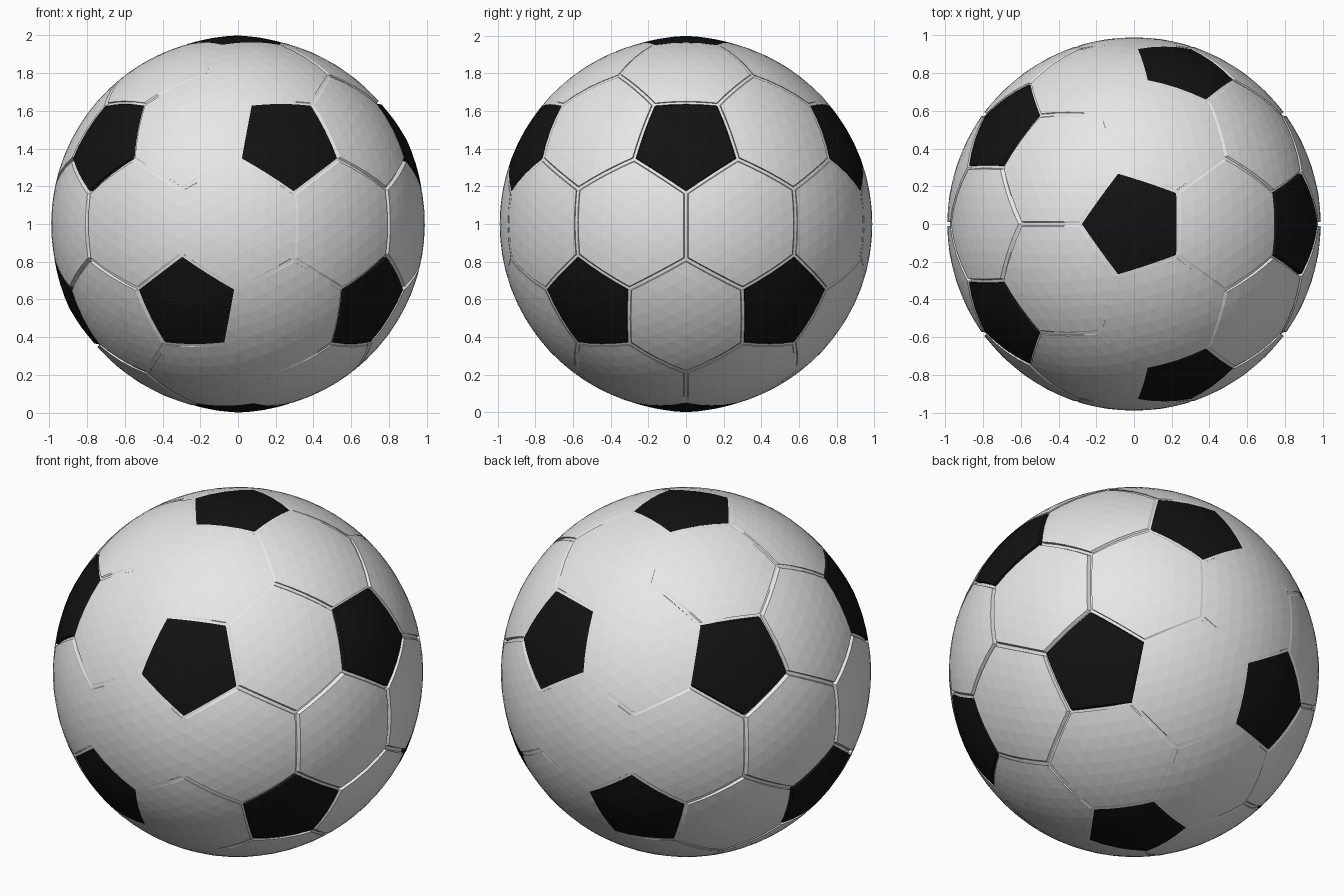
import bpy, bmesh, math
from mathutils import Vector
from itertools import combinations

if "Cube" in bpy.data.objects:
    bpy.data.objects.remove(bpy.data.objects["Cube"])

N = 4                # facet rings per panel
SQUASH = 0.976       # seam floor is pressed in along x only
CORNER = math.radians(16.9)


def material(name, c):
    m = bpy.data.materials.new(name)
    m.diffuse_color = (c, c, c, 1)
    m.use_nodes = True
    m.node_tree.nodes["Principled BSDF"].inputs["Base Color"].default_value = m.diffuse_color
    return m


white = material("white", 0.8)
black = material("black", 0.006)

# icosahedron directions: poles plus two rings
h = 1 / math.sqrt(5)
dirs = [Vector((0, 0, 1)), Vector((0, 0, -1))]
for k in range(5):
    for z, off in ((h, 0), (-h, 36)):
        a = math.radians(72 * k + off)
        dirs.append(Vector((2 * h * math.cos(a), 2 * h * math.sin(a), z)))

near = lambda i, j: dirs[i].dot(dirs[j]) > 0.4
edges = [e for e in combinations(range(12), 2) if near(*e)]
tris = [t for t in combinations(range(12), 3)
        if all(near(i, j) for i, j in combinations(t, 2))]
joint = {t: sum((dirs[i] for i in t), Vector()).normalized() for t in tris}


def corner(i, t):
    """Pentagon corner lying from direction i toward seam joint t."""
    d = dirs[i]
    side = (joint[t] - d * joint[t].dot(d)).normalized()
    return d * math.cos(CORNER) + side * math.sin(CORNER)


def add_face(bm, pts):
    f = bm.faces.new([bm.verts.new(p) for p in pts])
    f.normal_update()
    return f


def outward(pts, ref):
    n = (pts[1] - pts[0]).cross(pts[2] - pts[0])
    return pts if n.dot(ref) > 0 else pts[::-1]


def build_panel(bm, seam, corners, centre, r_mid, r_rim):
    def squashed(p, r):
        q = p.normalized() * r
        return Vector((q.x * SQUASH, q.y, q.z))

    inset = lambda p, s: centre + (p - centre) * s
    for a, b in zip(corners, corners[1:] + corners[:1]):
        # domed facets
        def pt(k, j):
            if k == 0:
                return centre * r_mid
            p = inset(a.lerp(b, j / k), 0.958 * k / N)
            return p.normalized() * (r_mid + (r_rim - r_mid) * k / N)
        for k in range(N):
            for j in range(k + 1):
                add_face(bm, outward([pt(k, j), pt(k + 1, j), pt(k + 1, j + 1)], centre))
                if j < k:
                    add_face(bm, outward([pt(k, j), pt(k + 1, j + 1), pt(k, j + 1)], centre))
        # rim wall and seam floor
        for j in range(N):
            p, q = a.lerp(b, j / N), a.lerp(b, (j + 1) / N)
            top = [pt(N, j), pt(N, j + 1)]
            low = [squashed(inset(v, 0.972), r_rim) for v in (q, p)]
            add_face(bm, outward(top + low, centre))
            out = [squashed(v, r_rim) for v in (p, q)]
            add_face(seam, outward(low + out, centre))


def finish(bm, name, mat):
    bmesh.ops.remove_doubles(bm, verts=bm.verts, dist=1e-5)
    bmesh.ops.translate(bm, verts=bm.verts, vec=(0, 0, 1))
    me = bpy.data.meshes.new(name)
    bm.to_mesh(me)
    bm.free()
    me.materials.append(mat)
    bpy.context.collection.objects.link(bpy.data.objects.new(name, me))


pent, hexa, seam = bmesh.new(), bmesh.new(), bmesh.new()

# twelve black pentagons
for i, d in enumerate(dirs):
    u = d.orthogonal().normalized()
    v = d.cross(u)
    pts = [corner(i, t) for t in tris if i in t]
    pts.sort(key=lambda p: math.atan2(p.dot(v), p.dot(u)))
    build_panel(pent, seam, pts, d, 1.0, 0.991)

# thirty white hexagons, one across each pair of neighbouring pentagons
for i, j in edges:
    s, t = [f for f in tris if i in f and j in f]
    pts = [joint[s], corner(i, s), corner(i, t), joint[t], corner(j, t), corner(j, s)]
    build_panel(hexa, seam, pts, (dirs[i] + dirs[j]).normalized(), 0.99, 0.991)

finish(pent, "black_panels", black)
finish(hexa, "white_panels", white)
finish(seam, "seams", white)
